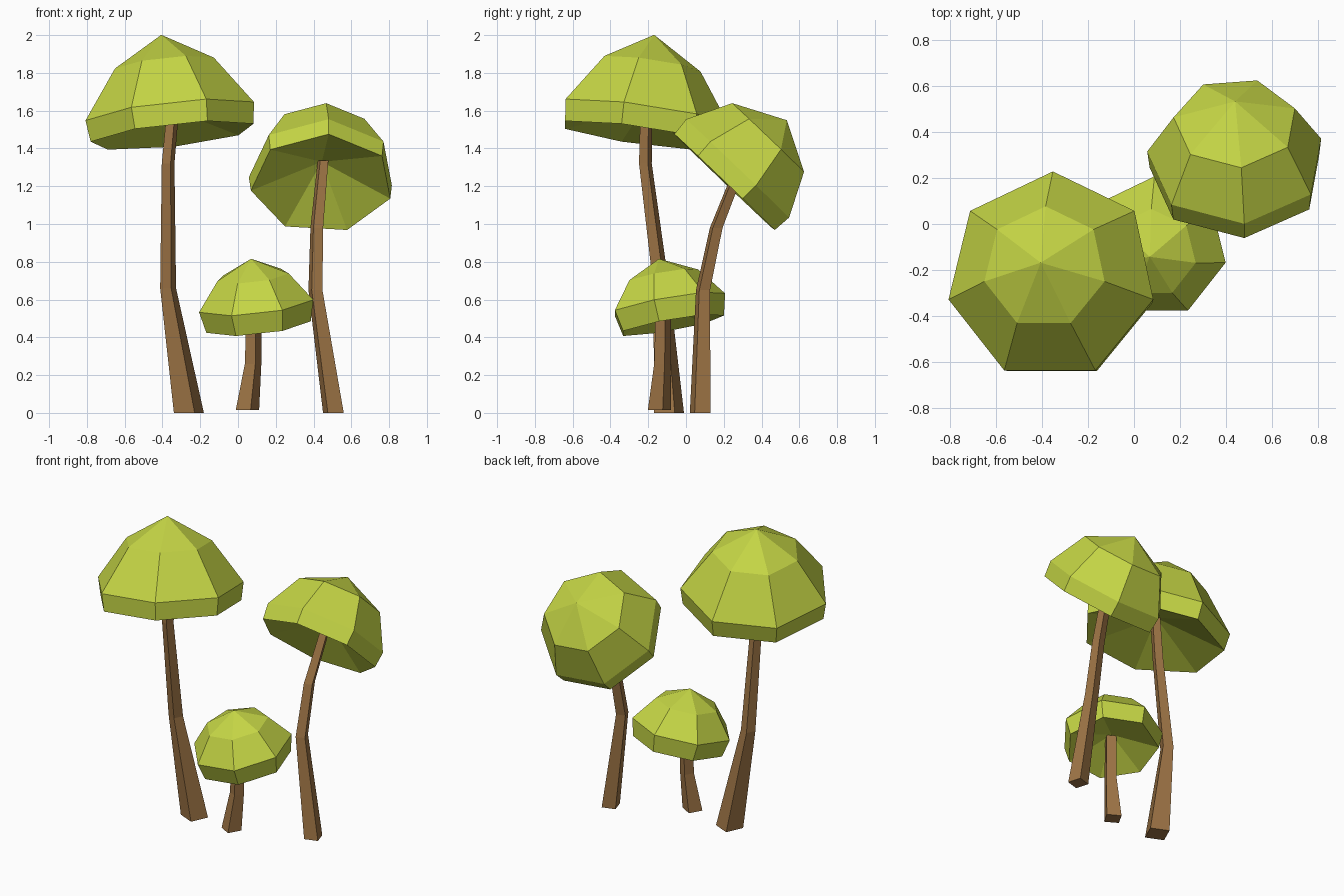
import bpy, bmesh
from math import cos, sin, radians, tau
from mathutils import Vector

cube = bpy.data.objects.get("Cube")
if cube:
    bpy.data.objects.remove(cube, do_unlink=True)


def make_material(name, rgb):
    mat = bpy.data.materials.new(name)
    mat.use_nodes = True
    mat.diffuse_color = (*rgb, 1)
    mat.node_tree.nodes["Principled BSDF"].inputs["Base Color"].default_value = (*rgb, 1)
    return mat


cap_green = make_material("lime_green", (0.56, 0.67, 0.06))
stem_brown = make_material("bark_brown", (0.34, 0.175, 0.06))


def finish(bm, name, mat):
    bmesh.ops.recalc_face_normals(bm, faces=bm.faces)
    mesh = bpy.data.meshes.new(name)
    bm.to_mesh(mesh)
    bm.free()
    mesh.materials.append(mat)
    obj = bpy.data.objects.new(name, mesh)
    bpy.context.collection.objects.link(obj)


def bridge(bm, low, high):
    n = len(low)
    for i in range(n):
        j = (i + 1) % n
        bm.faces.new((low[i], low[j], high[j], high[i]))


def fan(bm, ring, tip):
    for i in range(len(ring)):
        bm.faces.new((ring[i], ring[(i + 1) % len(ring)], tip))


def cap(name, centre, axis, toward, rings, hollow, tip, sides=7):
    """Tilted faceted dome: rings are (radius, height along the axis)."""
    centre, axis, toward = Vector(centre), Vector(axis).normalized(), Vector(toward)
    u = (toward - axis * toward.dot(axis)).normalized()
    v = axis.cross(u)
    bm = bmesh.new()
    loops = []
    for radius, height in rings:
        loops.append([bm.verts.new(centre + axis * height
                                   + (u * cos(tau * i / sides) + v * sin(tau * i / sides)) * radius)
                      for i in range(sides)])
    for low, high in zip(loops, loops[1:]):
        bridge(bm, low, high)
    fan(bm, loops[-1], bm.verts.new(centre + axis * tip))
    fan(bm, loops[0], bm.verts.new(centre + axis * hollow))
    finish(bm, name, cap_green)


def stem(name, path, turn):
    """Bent four-sided stalk: path holds (x, y, z, radius)."""
    bm = bmesh.new()
    loops = []
    for x, y, z, r in path:
        angles = [radians(turn + 90 * i) for i in range(4)]
        loops.append([bm.verts.new((x + r * cos(a), y + r * sin(a), z)) for a in angles])
    for low, high in zip(loops, loops[1:]):
        bridge(bm, low, high)
    bm.faces.new(loops[0])
    bm.faces.new(loops[-1])
    finish(bm, name, stem_brown)


# Tall mushroom
cap("tall_cap", (-0.36, -0.227, 1.583), (-0.11, 0.14, 1), (0, 1, 0),
    [(0.445, -0.115), (0.46, 0), (0.27, 0.265)], 0.03, 0.425)
stem("tall_stem", [(-0.26, -0.09, 0, 0.085), (-0.37, -0.13, 0.66, 0.045),
                   (-0.37, -0.215, 1.32, 0.036), (-0.345, -0.21, 1.6, 0.034)], -69)

# Small mushroom
cap("small_cap", (0.095, -0.10, 0.578), (-0.11, -0.18, 1), (0, 1, 0),
    [(0.285, -0.115), (0.312, 0), (0.195, 0.15)], -0.01, 0.243)
stem("small_stem", [(0.05, -0.14, 0.015, 0.064), (0.08, -0.125, 0.26, 0.045),
                    (0.085, -0.12, 0.56, 0.042)], -75)

# Leaning mushroom
cap("leaning_cap", (0.444, 0.281, 1.286), (-0.01, 0.69, 0.72), (0.036, -0.281, 0.266),
    [(0.38, -0.1), (0.39, 0), (0.272, 0.23)], 0.06, 0.365)
stem("leaning_stem", [(0.505, 0.075, 0, 0.062), (0.41, 0.09, 0.65, 0.042),
                      (0.417, 0.16, 0.98, 0.038), (0.45, 0.3, 1.335, 0.032)], -118)
